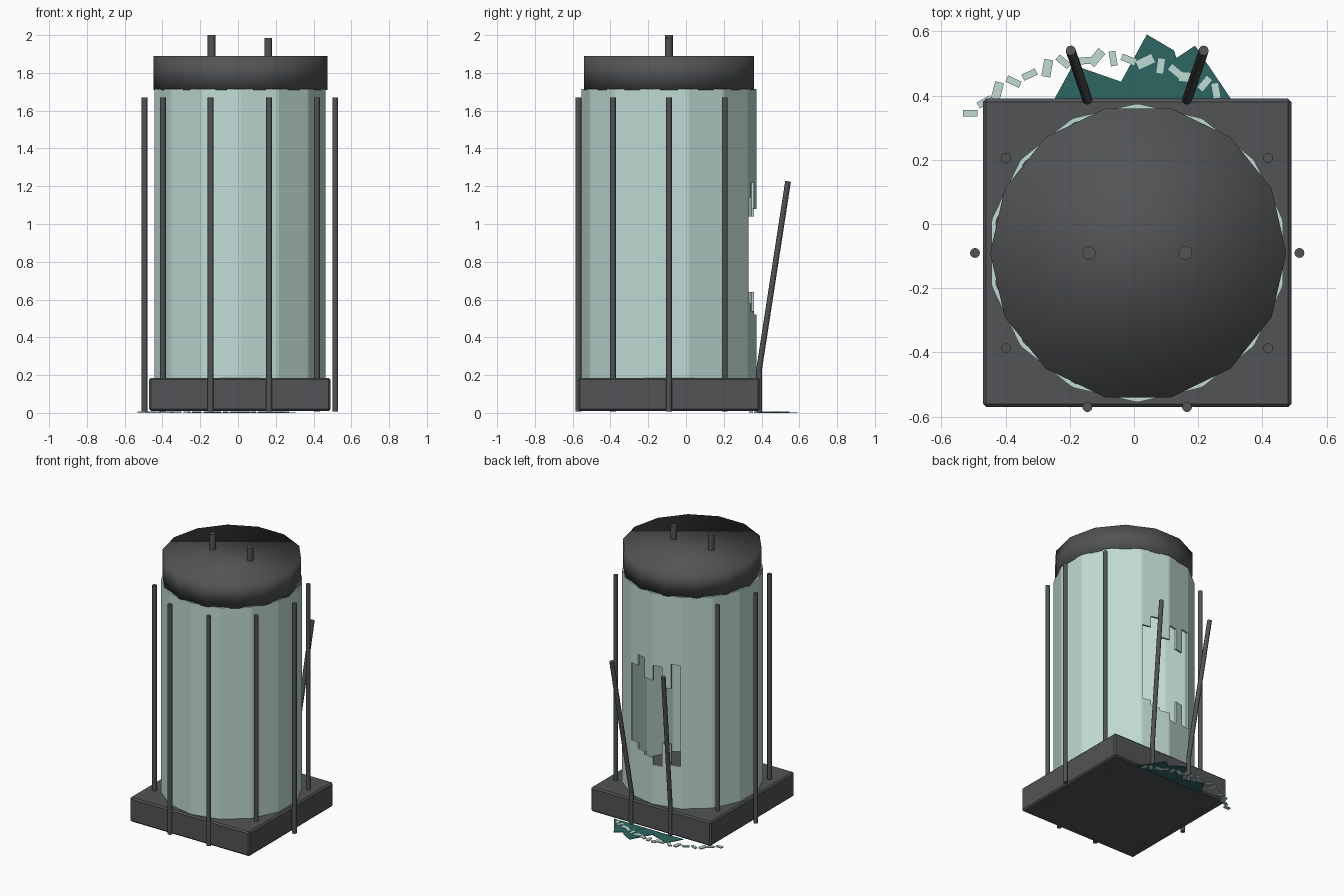
import bpy, bmesh, math
from mathutils import Vector, Matrix

old = bpy.data.objects.get("Cube")
if old:
    bpy.data.objects.remove(old, do_unlink=True)

CX, CY, SIDES, RADIUS = 0.01, -0.09, 14, 0.465
STEP = 2 * math.pi / SIDES


def material(name, colour):
    m = bpy.data.materials.new(name)
    m.use_nodes = True
    m.diffuse_color = (*colour, 1)
    bsdf = next(n for n in m.node_tree.nodes if n.type == 'BSDF_PRINCIPLED')
    bsdf.inputs["Base Color"].default_value = (*colour, 1)
    return m


metal = material("dark metal", (0.082, 0.087, 0.09))
glass = material("pale glass", (0.53, 0.71, 0.66))
liquid = material("teal liquid", (0.027, 0.135, 0.122))


def finish(name, bm, mat, smooth=False):
    mesh = bpy.data.meshes.new(name)
    bm.to_mesh(mesh)
    bm.free()
    mesh.materials.append(mat)
    for p in mesh.polygons:
        p.use_smooth = smooth
    ob = bpy.data.objects.new(name, mesh)
    bpy.context.scene.collection.objects.link(ob)
    return ob


def smooth_sharp(ob):
    bpy.ops.object.select_all(action='DESELECT')
    ob.select_set(True)
    bpy.context.view_layer.objects.active = ob
    bpy.ops.object.shade_smooth_by_angle(angle=math.radians(50))


def rod(name, points, radius):
    """Round rod through the given points."""
    bm = bmesh.new()
    for a, b in zip(points, points[1:]):
        a, b = Vector(a), Vector(b)
        d = b - a
        m = Matrix.Translation((a + b) / 2) @ d.to_track_quat('Z', 'Y').to_matrix().to_4x4()
        bmesh.ops.create_cone(bm, cap_ends=True, segments=12, radius1=radius,
                              radius2=radius, depth=d.length, matrix=m)
    smooth_sharp(finish(name, bm, metal))


def plate(bm, outline, z0, z1):
    """Thin slab from a flat outline."""
    face = bm.faces.new([bm.verts.new((x, y, z0)) for x, y in outline])
    top = bmesh.ops.extrude_face_region(bm, geom=[face])['geom']
    for v in top:
        if isinstance(v, bmesh.types.BMVert):
            v.co.z = z1


# Base block
bm = bmesh.new()
bmesh.ops.create_cube(bm, size=1, matrix=Matrix.Translation((CX, CY, 0.098))
                      @ Matrix.Diagonal((0.96, 0.96, 0.176, 1)))
bmesh.ops.bevel(bm, geom=bm.edges[:], offset=0.01, segments=1, affect='EDGES')
finish("base", bm, metal)

# Faceted lid with soft shading
bm = bmesh.new()
bmesh.ops.create_cone(bm, cap_ends=True, segments=SIDES, radius1=0.461, radius2=0.461,
                      depth=0.18, matrix=Matrix.Translation((CX + 0.003, CY, 1.8))
                      @ Matrix.Rotation(math.pi / 2, 4, 'Z'))
finish("lid", bm, metal, smooth=True)

# Glass wall: one flat panel per side, the two rear panels broken through
BOTTOM, TOP, CHAMFER = 0.18, 1.715, 0.03
HOLE_TOP = [1.14, 1.22, 1.08, 1.19, 1.04, 1.22]
HOLE_BOTTOM = [0.58, 0.54, 0.52, 0.47, 0.64, 0.49]


def corner(k):
    a = math.pi / 2 + k * STEP
    return Vector((CX + RADIUS * math.cos(a), CY + RADIUS * math.sin(a), 0))


bm = bmesh.new()


def pane(p, q, z0, z1):
    up0, up1 = Vector((0, 0, z0)), Vector((0, 0, z1))
    bm.faces.new([bm.verts.new(c) for c in (p + up0, q + up0, q + up1, p + up1)])


for k in range(-1, SIDES - 1):
    a, b = corner(k), corner(k + 1)
    p, q = a.lerp(b, CHAMFER), b.lerp(a, CHAMFER)
    if k in (-1, 0):
        for j in range(3):
            n = (k + 1) * 3 + j
            s, e = p.lerp(q, j / 3), p.lerp(q, (j + 1) / 3)
            pane(s, e, BOTTOM, HOLE_BOTTOM[n])
            pane(s, e, HOLE_TOP[n], TOP)
    else:
        pane(p, q, BOTTOM, TOP)
    # narrow chamfer between neighbouring panels
    following = b.lerp(corner(k + 2), CHAMFER)
    if k == -1:
        pane(q, following, BOTTOM, HOLE_BOTTOM[2])
        pane(q, following, HOLE_TOP[2], TOP)
    else:
        pane(q, following, BOTTOM, TOP)
bmesh.ops.remove_doubles(bm, verts=bm.verts[:], dist=0.0005)
wall = finish("glass_wall", bm, glass)
solid = wall.modifiers.new("thickness", 'SOLIDIFY')
solid.thickness = 0.014
solid.offset = -1

# Upright guard bars
for side, s in (("left", 1), ("right", -1)):
    for place, dx, y in (("side", 0.505, CY), ("rear", 0.408, 0.205),
                         ("front_corner", 0.408, -0.387), ("front", 0.155, -0.57)):
        x = CX + s * dx
        rod(f"{side}_{place}_bar", [(x, y, 0.008), (x, y, 1.67)], 0.0155)
    # bars bent outward at the rear
    x = CX + s * 0.155
    rod(f"{side}_bent_bar", [(x, 0.387, 0.008), (x, 0.387, 0.23),
                             (CX + s * 0.207, 0.54, 1.225)], 0.0155)
    # pins on the lid
    x = CX + s * 0.15
    rod(f"{side}_lid_pin", [(x, CY, 1.85), (x, CY, 1.992 - s * 0.008)], 0.021)

# Spilled liquid at the rear
bm = bmesh.new()
for i, outline in enumerate((
        [(-0.25, 0.385), (0.04, 0.385), (0.04, 0.415), (-0.19, 0.495)],
        [(-0.05, 0.385), (0.17, 0.385), (0.125, 0.54), (0.04, 0.59), (-0.05, 0.425)],
        [(0.05, 0.385), (0.305, 0.385), (0.19, 0.555), (0.1, 0.495)])):
    plate(bm, outline, 0.001, 0.004 + i * 0.0005)
bmesh.ops.recalc_face_normals(bm, faces=bm.faces[:])
finish("liquid_spill", bm, liquid)

# Broken glass pieces scattered in an arc: x, y, turn in degrees
SHARDS = [(-0.51, 0.345, 0), (-0.465, 0.38, 30), (-0.425, 0.415, 75), (-0.375, 0.443, -25),
          (-0.325, 0.465, 25), (-0.27, 0.485, 80), (-0.22, 0.505, -40), (-0.155, 0.508, 5),
          (-0.117, 0.518, 50), (-0.065, 0.515, 100), (-0.017, 0.512, -22), (0.035, 0.505, 25),
          (0.083, 0.492, 82), (0.13, 0.475, -40), (0.168, 0.457, -5), (0.22, 0.437, 50),
          (0.255, 0.415, 100)]
bm = bmesh.new()
for i, (x, y, turn) in enumerate(SHARDS):
    size = (0.054, 0.028) if i % 3 == 2 else (0.046, 0.021)
    bmesh.ops.create_cube(bm, size=1, matrix=Matrix.Translation((x, y, 0.004))
                          @ Matrix.Rotation(math.radians(turn), 4, 'Z')
                          @ Matrix.Diagonal((*size, 0.008, 1)))
finish("glass_shards", bm, glass)
